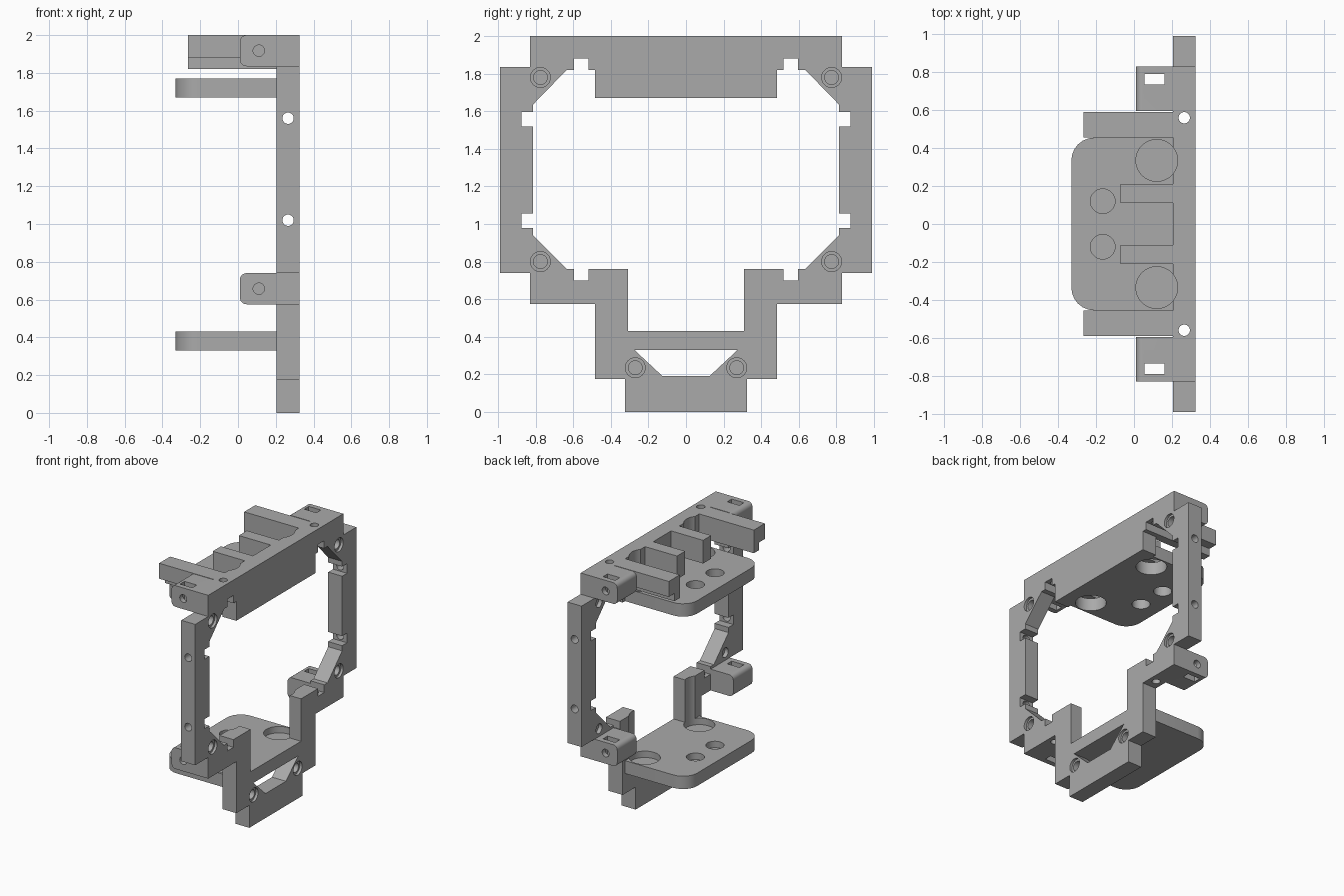
import bpy, bmesh, math
from mathutils import Vector

if "Cube" in bpy.data.objects:
    bpy.data.objects.remove(bpy.data.objects["Cube"])

grey = bpy.data.materials.new("plain grey")
grey.use_nodes = True
grey.diffuse_color = (0.4, 0.4, 0.4, 1)
grey.node_tree.nodes["Principled BSDF"].inputs["Base Color"].default_value = (0.4, 0.4, 0.4, 1)


def prism(name, pts, axis, lo, hi):
    """Extrude a flat outline along an axis from lo to hi."""
    def place(p, t):
        a, b = p
        return Vector({"x": (t, a, b), "y": (a, t, b), "z": (a, b, t)}[axis])
    bm = bmesh.new()
    face = bm.faces.new([bm.verts.new(place(p, lo)) for p in pts])
    move = place((0, 0), hi - lo)
    out = bmesh.ops.extrude_face_region(bm, geom=[face])
    bmesh.ops.translate(bm, vec=move, verts=[v for v in out["geom"] if isinstance(v, bmesh.types.BMVert)])
    bmesh.ops.recalc_face_normals(bm, faces=bm.faces)
    mesh = bpy.data.meshes.new(name)
    bm.to_mesh(mesh)
    bm.free()
    mesh.materials.append(grey)
    ob = bpy.data.objects.new(name, mesh)
    bpy.context.scene.collection.objects.link(ob)
    return ob


def disc(a, b, r, n=32):
    return [(a + r * math.cos(math.tau * i / n), b + r * math.sin(math.tau * i / n)) for i in range(n)]


def rect(a0, a1, b0, b1):
    return [(a0, b0), (a1, b0), (a1, b1), (a0, b1)]


def rounded(a0, a1, b0, b1, r, n=6):
    """Rectangle whose two corners on the a0 side are rounded."""
    pts = [(a1, b0), (a1, b1)]
    for cb, start in ((b1 - r, 0.5), (b0 + r, 1.0)):
        for i in range(n + 1):
            t = math.pi * (start + 0.5 * i / n)
            pts.append((a0 + r + r * math.cos(t), cb + r * math.sin(t)))
    return pts


def both(pts):
    """Complete a half outline by mirroring it."""
    return pts + [(-a, b) for a, b in reversed(pts)]


def cut(ob, *shape):
    cutter = prism("cutter", *shape)
    mod = ob.modifiers.new("cut", "BOOLEAN")
    mod.object, mod.solver, mod.operation = cutter, "EXACT", "DIFFERENCE"
    bpy.ops.object.select_all(action="DESELECT")
    bpy.context.view_layer.objects.active = ob
    ob.select_set(True)
    bpy.ops.object.modifier_apply(modifier=mod.name)
    bpy.data.objects.remove(cutter)


X0, X1 = 0.205, 0.325
parts = []

# Upright stepped frame
outer = [(0.83, 2), (0.83, 1.835), (0.99, 1.835), (0.99, 0.74), (0.83, 0.74), (0.83, 0.575),
         (0.485, 0.575), (0.485, 0.175), (0.325, 0.175), (0.325, 0)]
opening = [(0.485, 1.67), (0.485, 1.82), (0.52, 1.82), (0.52, 1.88), (0.595, 1.88), (0.595, 1.82),
           (0.635, 1.82), (0.815, 1.635), (0.815, 1.595), (0.875, 1.595), (0.875, 1.52), (0.815, 1.52),
           (0.815, 1.055), (0.875, 1.055), (0.875, 0.98), (0.815, 0.98), (0.815, 0.94), (0.635, 0.76),
           (0.595, 0.76), (0.595, 0.7), (0.52, 0.7), (0.52, 0.76), (0.31, 0.76), (0.31, 0.43)]
frame = prism("frame", both(outer), "x", X0, X1)
cut(frame, both(opening), "x", 0, 1)
cut(frame, both([(0.275, 0.33), (0.125, 0.19)]), "x", 0, 1)
parts.append(frame)

# Through bolt holes in the frame edges
for z in (1.56, 1.02):
    cut(frame, disc(0.265, z, 0.03), "y", -1.1, 1.1)
for s in (-1, 1):
    cut(frame, disc(0.265, s * 0.56, 0.03), "z", 0.1, 2.1)
    # Stepped blind sockets on the outer face
    for y, z in ((0.775, 1.78), (0.775, 0.8), (0.27, 0.235)):
        cut(frame, disc(s * y, z, 0.053), "x", X1 - 0.02, 0.4)
        cut(frame, disc(s * y, z, 0.037), "x", X1 - 0.07, 0.4)
        if y > 0.5:
            cut(frame, disc(s * y, z, 0.037), "x", 0.1, X0 + 0.03)
    # Scallops above the large plate holes
    cut(frame, disc(0.12, s * 0.335, 0.11, 48), "z", 1.6, 2.1)
    cut(frame, disc(0.12, s * 0.335, 0.11, 48), "z", 0.38, 1.2)

# Shelf plates: the upper is pierced, the lower has blind pockets
for name, z0, z1, floor in (("upper_plate", 1.67, 1.77, 1.5), ("lower_plate", 0.33, 0.43, 0.38)):
    plate = prism(name, rounded(-0.33, X0, -0.455, 0.455, 0.12), "z", z0, z1)
    for s in (-1, 1):
        cut(plate, disc(0.12, s * 0.335, 0.11, 48), "z", floor, z1 + 0.1)
        cut(plate, disc(-0.165, s * 0.12, 0.065), "z", floor, z1 + 0.1)
    parts.append(plate)

for s, side in ((-1, "front"), (1, "rear")):
    # Stepped top arms
    step = [(0.455, 2), (0.59, 2), (0.59, 1.88), (0.52, 1.88), (0.52, 1.82), (0.455, 1.82)]
    parts.append(prism(side + "_arm", [(s * y, z) for y, z in step], "x", -0.265, X0))
    # Short top ribs
    parts.append(prism(side + "_rib", rect(s * 0.11, s * 0.21, 1.82, 2), "x", -0.07, X0))
    # Mounting ears with nut slot and bolt hole
    for level, z0, z1 in (("upper", 1.835, 2), ("lower", 0.575, 0.74)):
        ear = prism(f"{side}_{level}_ear", rounded(0.01, X0, z0, z1, 0.035), "y", s * 0.595, s * 0.83)
        cut(ear, rect(0.055, 0.16, s * 0.735, s * 0.79), "z", z0 - 0.1, z1 + 0.1)
        cut(ear, disc(0.11, (z0 + z1) / 2, 0.03), "y", s * 0.7, s * 0.9)
        parts.append(ear)

# Smooth the round walls only
bpy.ops.object.select_all(action="DESELECT")
for ob in parts:
    ob.select_set(True)
bpy.context.view_layer.objects.active = frame
bpy.ops.object.shade_smooth_by_angle(angle=math.radians(30))
